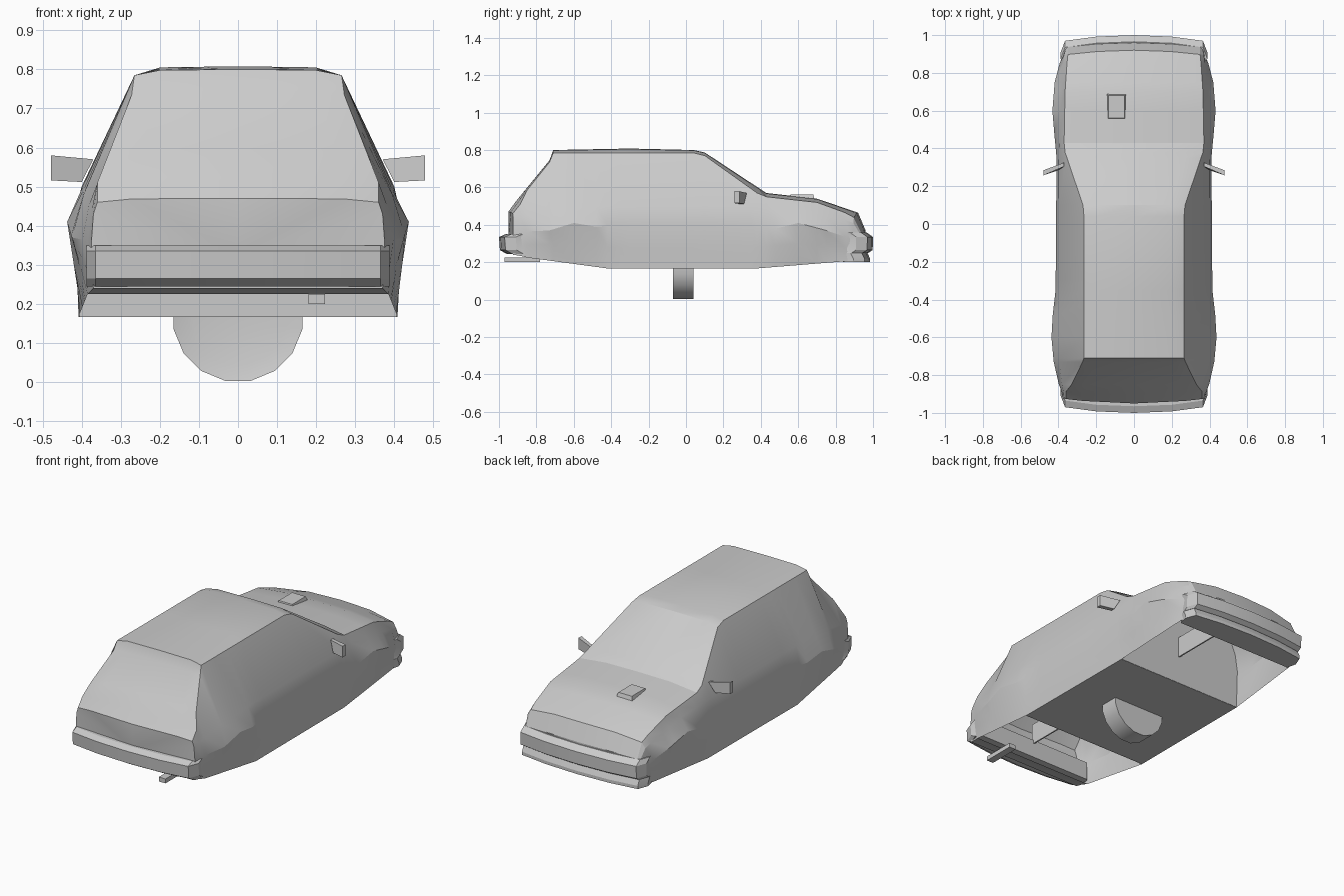
import bpy, bmesh, math
from mathutils import Vector, Matrix

cube = bpy.data.objects.get("Cube")
if cube:
    bpy.data.objects.remove(cube, do_unlink=True)

grey = bpy.data.materials.new("plain_grey")
grey.use_nodes = True
grey.diffuse_color = (0.6, 0.6, 0.6, 1)
grey.node_tree.nodes["Principled BSDF"].inputs["Base Color"].default_value = grey.diffuse_color


def finish(name, bm, angle=20):
    """Turn a bmesh into a named, shaded object."""
    bmesh.ops.recalc_face_normals(bm, faces=bm.faces)
    mesh = bpy.data.meshes.new(name)
    bm.to_mesh(mesh)
    bm.free()
    mesh.materials.append(grey)
    part = bpy.data.objects.new(name, mesh)
    bpy.context.collection.objects.link(part)
    bpy.ops.object.select_all(action="DESELECT")
    part.select_set(True)
    bpy.context.view_layer.objects.active = part
    bpy.ops.object.shade_smooth_by_angle(angle=math.radians(angle))
    return part


def loft(name, rings, angle=20):
    """Closed solid through a list of equal-length rings."""
    bm = bmesh.new()
    loops = [[bm.verts.new(p) for p in ring] for ring in rings]
    count = len(loops[0])
    for a, b in zip(loops, loops[1:]):
        for i in range(count):
            j = (i + 1) % count
            bm.faces.new((a[i], a[j], b[j], b[i]))
    bm.faces.new(loops[0])
    bm.faces.new(loops[-1])
    return finish(name, bm, angle)


def block(name, low, high, taper=0.0):
    """Box between two corners, narrowed at the top by taper."""
    def ring(z, t):
        return [(low[0] + t, low[1] + t, z), (high[0] - t, low[1] + t, z),
                (high[0] - t, high[1] - t, z), (low[0] + t, high[1] - t, z)]
    return loft(name, [ring(low[2], 0), ring(high[2], taper)])


def along(rail, y):
    """Point on a rail of (y, x, z) knots at the given y."""
    for a, b in zip(rail, rail[1:]):
        if y <= b[0]:
            t = max(0, (y - a[0]) / (b[0] - a[0]))
            return Vector((a[1] + (b[1] - a[1]) * t, y, a[2] + (b[2] - a[2]) * t))
    return Vector((rail[-1][1], y, rail[-1][2]))


# Body rails running from tailgate to nose, as (y, half width, height)
centre = [(-.95, 0, .47), (-.91, 0, .525), (-.73, 0, .745), (-.71, 0, .8), (-.3, 0, .808),
          (.04, 0, .8), (.1, 0, .787), (.43, 0, .57), (.7, 0, .54), (.92, 0, .465), (.96, 0, .37)]
edge = [(-.95, .36, .46), (-.91, .36, .51), (-.73, .272, .735), (-.71, .265, .785), (.04, .265, .785),
        (.1, .27, .77), (.38, .365, .57), (.43, .37, .55), (.7, .365, .52), (.92, .35, .44), (.96, .35, .36)]
belt = [(-.95, .37, .43), (-.73, .395, .48), (-.42, .4, .5), (.3, .4, .5),
        (.6, .39, .48), (.92, .37, .41), (.96, .36, .34)]
waist = [(-.95, .375, .36), (-.73, .425, .37), (-.6, .437, .41), (-.48, .43, .39), (-.35, .415, .4),
         (.35, .41, .4), (.48, .422, .38), (.6, .432, .41), (.75, .42, .37), (.96, .365, .3)]
sill = [(-.95, .375, .29), (-.6, .42, .3), (-.42, .412, .28), (.38, .41, .28), (.6, .42, .3), (.96, .365, .27)]
hem = [(-.95, .37, .24), (-.85, .385, .225), (-.42, .408, .167), (.38, .405, .167), (.85, .385, .205), (.96, .365, .22)]

stations = sorted({knot[0] for rail in (centre, edge, waist, hem) for knot in rail})


def section(y):
    """Half outline at one station; the crown sits between centre and edge."""
    top, side = along(centre, y), along(edge, y)
    crown = Vector((side.x * (.55 if y > .4 else .75), y, top.z - (top.z - side.z) * .12))
    half = [top, crown, side] + [along(r, y) for r in (belt, waist, sill, hem)]
    if abs(y) > .85:
        for p in half:
            p.y -= math.copysign(.025 * (p.x / .37) ** 2, y)
    return half


# Body shell with open wells under both ends
bm = bmesh.new()
rows = []
for y in stations:
    half = section(y)
    left = [bm.verts.new(p) for p in half]
    right = [bm.verts.new((-p.x, p.y, p.z)) for p in half[1:]]
    rows.append(right[::-1] + left)
for y, a, b in zip(stations, rows, rows[1:]):
    for i in range(len(a) - 1):
        bm.faces.new((a[i], a[i + 1], b[i + 1], b[i]))
    if -.42 <= y < .38 or y < -.86 or y >= .85:
        bm.faces.new((a[0], b[0], b[-1], a[-1]))
for y, row in ((stations[0], rows[0]), (stations[-1], rows[-1])):
    hub = bm.verts.new((0, y, .33))
    for a, b in zip(row, row[1:] + row[:1]):
        bm.faces.new((a, b, hub))
finish("body_shell", bm)

# Bulkheads and centre panels inside the wells
for name, y, end in (("rear", -.42, -.85), ("front", .38, .85)):
    half = [p * .995 for p in section(y)[2:]]
    outline = half + [Vector((-p.x, p.y, p.z)) for p in half[::-1]]
    bm = bmesh.new()
    bm.faces.new([bm.verts.new(p) for p in outline])
    finish(name + "_bulkhead", bm)
    block(name + "_centre_panel", (-.004, min(y, end), .33), (.004, max(y, end), .45))


# Wrapped bumpers: plan half-outline swept through a short profile
def bumper(name, sign, profile):
    rings = []
    for reach, z in profile:
        plan = [(.375, .84), (.388, reach - .09), (.365, reach - .03), (.2, reach - .008)]
        outer = plan + [(0, reach)] + [(-x, y) for x, y in plan[::-1]]
        rings.append([(x, sign * y, z) for x, y in outer])
    loft(name, rings)


bumper("rear_bumper", -1, [(.96, .245), (.995, .265), (1, .335), (.965, .35)])
bumper("front_bumper", 1, [(.975, .25), (.998, .265), (1, .335), (.965, .36)])
bumper("front_lip", 1, [(.985, .2), (.985, .218), (.97, .25)])

# Door mirrors
for name, s in (("left", 1), ("right", -1)):
    inner = [(.37, .325, .57), (.37, .305, .57), (.4, .285, .512), (.4, .31, .512)]
    tip = [(.478, .285, .58), (.478, .258, .58), (.478, .258, .516), (.478, .285, .516)]
    loft(name + "_mirror", [[(s * x, y, z) for x, y, z in r] for r in (inner, tip)])

# Bonnet vent and exhaust pipe
block("bonnet_vent", (-.145, .55, .53), (-.04, .69, .562), .01)
block("exhaust_pipe", (.18, -.97, .2), (.222, -.78, .225))

# Half-round stand under the floor, with a sunken front face
bm = bmesh.new()
spin = Matrix.Translation((0, -.015, .168)) @ Matrix.Rotation(math.pi / 2, 4, "X") @ Matrix.Rotation(math.pi / 16, 4, "Z")
bmesh.ops.create_cone(bm, cap_ends=True, segments=16, radius1=.168, radius2=.168, depth=.11, matrix=spin)
bmesh.ops.bisect_plane(bm, geom=bm.verts[:] + bm.edges[:] + bm.faces[:],
                       plane_co=(0, 0, .2), plane_no=(0, 0, 1), clear_outer=True)
bm.normal_update()
front = [f for f in bm.faces if f.normal.y < -.9]
bmesh.ops.inset_region(bm, faces=front, thickness=.042, depth=-.012)
finish("round_stand", bm, 30)
